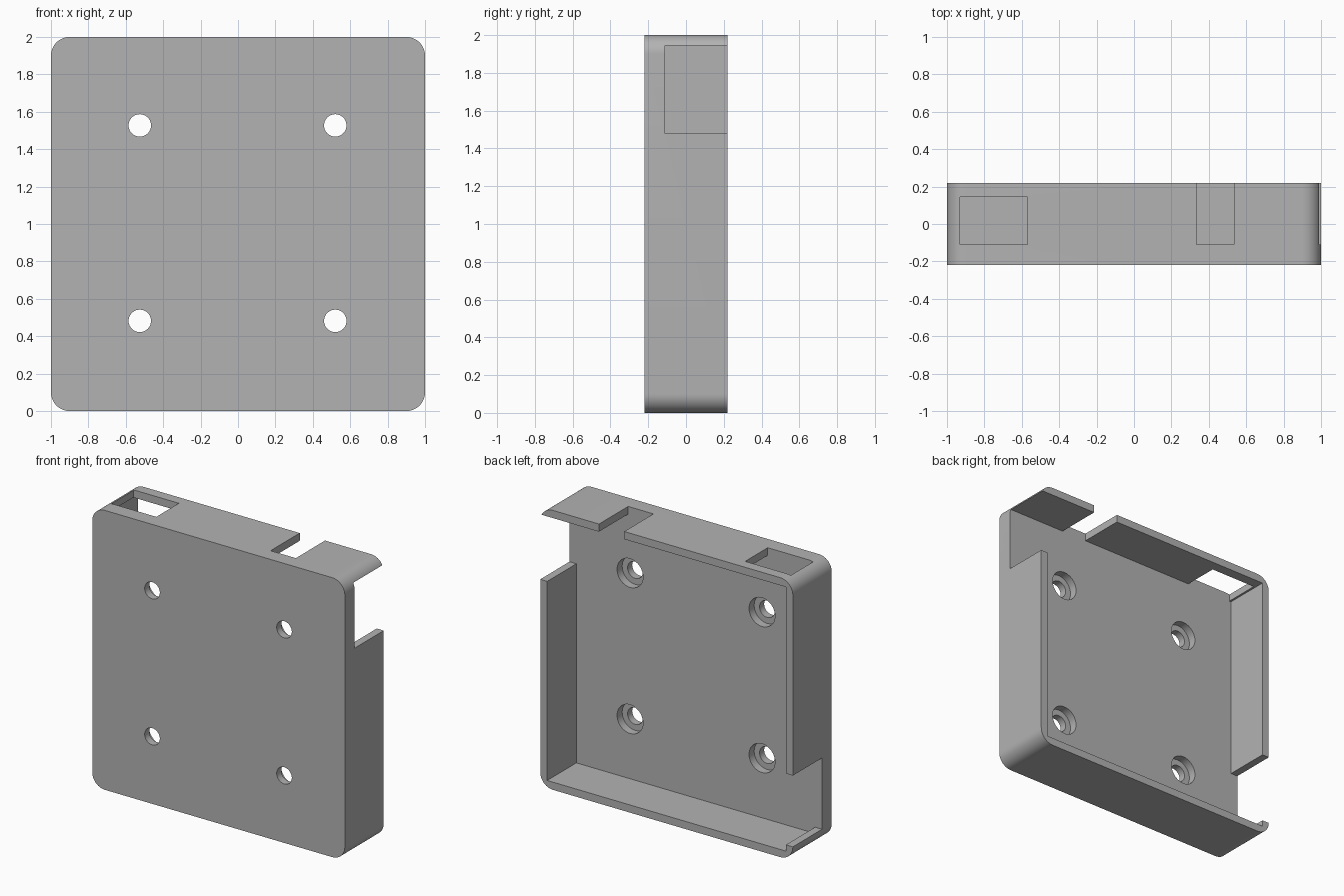
import bpy
import math
import bmesh
from mathutils import Matrix

if "Cube" in bpy.data.objects:
    bpy.data.objects.remove(bpy.data.objects["Cube"], do_unlink=True)

FRONT, BACK, FLOOR = -0.22, 0.22, -0.11
WALL, RADIUS = 0.055, 0.1

grey = bpy.data.materials.new("plain grey")
grey.use_nodes = True
colour = (0.45, 0.45, 0.45, 1)
grey.diffuse_color = colour
grey.node_tree.nodes["Principled BSDF"].inputs["Base Color"].default_value = colour


def add_object(name, bm):
    bmesh.ops.recalc_face_normals(bm, faces=bm.faces)
    mesh = bpy.data.meshes.new(name)
    bm.to_mesh(mesh)
    bm.free()
    mesh.materials.append(grey)
    obj = bpy.data.objects.new(name, mesh)
    bpy.context.collection.objects.link(obj)
    return obj


def box(name, x, y, z):
    bm = bmesh.new()
    bmesh.ops.create_cube(bm, size=1)
    for v in bm.verts:
        v.co = [(a + b) / 2 + c * (b - a) for c, (a, b) in zip(v.co, (x, y, z))]
    return add_object(name, bm)


def cylinder(name, x, z, radius, y0, y1):
    bm = bmesh.new()
    turn = Matrix.Translation((x, (y0 + y1) / 2, z)) @ Matrix.Rotation(math.pi / 2, 4, "X")
    bmesh.ops.create_cone(bm, cap_ends=True, segments=40, radius1=radius,
                          radius2=radius, depth=y1 - y0, matrix=turn)
    return add_object(name, bm)


# Square case with rounded corners, extruded from front to back
bm = bmesh.new()
outline = []
for corner, (sx, sz) in enumerate([(1, 1), (-1, 1), (-1, -1), (1, -1)]):
    for step in range(13):
        a = math.pi / 2 * (corner + step / 12)
        outline.append(bm.verts.new((sx * (1 - RADIUS) + RADIUS * math.cos(a), FRONT,
                                     1 + sz * (1 - RADIUS) + RADIUS * math.sin(a))))
face = bm.faces.new(outline)
extruded = bmesh.ops.extrude_face_region(bm, geom=[face])["geom"]
bmesh.ops.translate(bm, vec=(0, BACK - FRONT, 0),
                    verts=[g for g in extruded if isinstance(g, bmesh.types.BMVert)])
case = add_object("case", bm)

# Open cavity, wall openings and stepped screw holes
inner = 1 - WALL
deep = (FLOOR, BACK + 0.1)
cutters = [
    box("cavity_cutter", (-inner, inner), deep, (WALL, 2 - WALL)),
    box("left_wall_cutter", (0.9, 1.1), deep, (1.48, 2 - WALL)),
    box("right_wall_cutter", (-1.1, -0.9), deep, (0.1, 0.61)),
    box("top_slot_cutter", (0.335, 0.535), deep, (1.9, 2.1)),
    box("top_window_cutter", (-0.93, -0.57), (FLOOR, 0.145), (1.9, 2.1)),
]
for x in (-0.525, 0.52):
    for z in (0.482, 1.527):
        cutters.append(cylinder("screw_hole_cutter", x, z, 0.06, -0.4, 0))
        cutters.append(cylinder("screw_recess_cutter", x, z, 0.103, -0.168, 0))

# Apply the cuts
bpy.context.view_layer.objects.active = case
for cutter in cutters:
    cutter.hide_render = True
    mod = case.modifiers.new("cut", "BOOLEAN")
    mod.operation = "DIFFERENCE"
    mod.solver = "EXACT"
    mod.object = cutter
    bpy.ops.object.modifier_apply(modifier=mod.name)
for cutter in cutters:
    bpy.data.objects.remove(cutter, do_unlink=True)

bpy.ops.object.select_all(action="DESELECT")
case.select_set(True)
bpy.ops.object.shade_smooth_by_angle(angle=math.radians(30))
